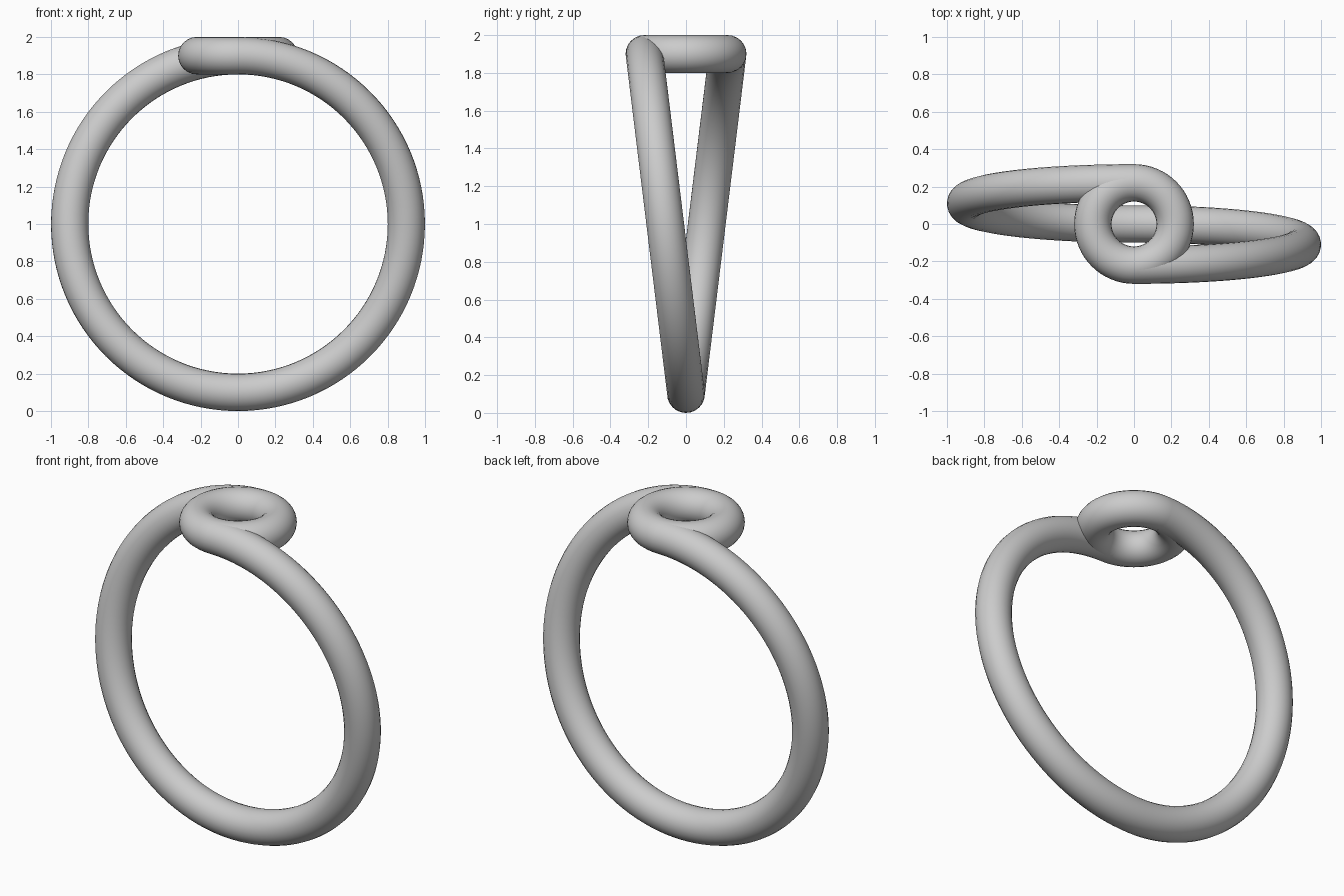
import bpy
from math import sin, cos, pi

if "Cube" in bpy.data.objects:
    bpy.data.objects.remove(bpy.data.objects["Cube"])

WIRE = 0.1      # wire radius
HOOP = 0.9      # centreline radius of the big hoop
EYE = 0.22      # centreline radius of the small eye

# Hoop: one open turn whose two ends drift apart towards the top
N = 128
curve = bpy.data.curves.new("hoop", "CURVE")
curve.dimensions = "3D"
curve.bevel_depth = WIRE
curve.bevel_resolution = 10
curve.use_fill_caps = True
spline = curve.splines.new("POLY")
spline.points.add(N)
for i, p in enumerate(spline.points):
    a = 2 * pi * i / N
    side = (i < N / 2) - (i > N / 2)          # +1 right half, -1 left half
    y = -side * EYE * (1 + cos(a)) / 2
    p.co = (HOOP * sin(a), y, 1 + HOOP * cos(a), 1)
hoop = bpy.data.objects.new("hoop", curve)
bpy.context.collection.objects.link(hoop)
bpy.context.view_layer.objects.active = hoop
hoop.select_set(True)
bpy.ops.object.convert(target="MESH")
bpy.ops.object.shade_smooth_by_angle()

# Eye: flat ring on top that both hoop ends run into
bpy.ops.mesh.primitive_torus_add(major_radius=EYE, minor_radius=WIRE,
                                 major_segments=64, minor_segments=24,
                                 location=(0, 0, 1 + HOOP))
eye = bpy.context.object
eye.name = "eye"
bpy.ops.object.shade_smooth_by_angle()
